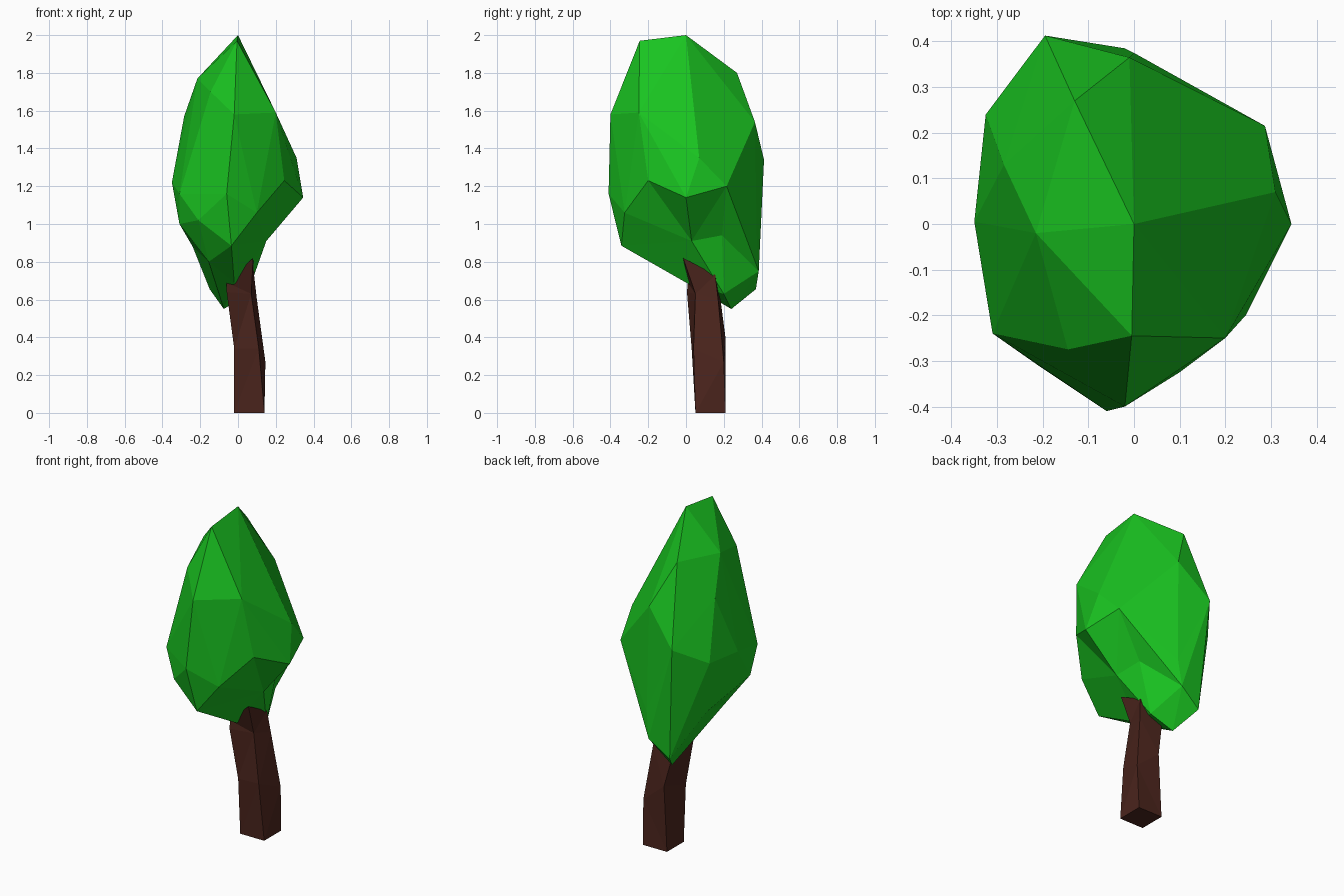
import bpy, bmesh
from mathutils import Vector

if "Cube" in bpy.data.objects:
    bpy.data.objects.remove(bpy.data.objects["Cube"])


def finish(bm, name, color):
    bmesh.ops.recalc_face_normals(bm, faces=bm.faces)
    mesh = bpy.data.meshes.new(name)
    bm.to_mesh(mesh)
    bm.free()
    mat = bpy.data.materials.new(name + "_colour")
    mat.diffuse_color = (*color, 1)
    mat.use_nodes = True
    mat.node_tree.nodes["Principled BSDF"].inputs["Base Color"].default_value = mat.diffuse_color
    mesh.materials.append(mat)
    obj = bpy.data.objects.new(name, mesh)
    bpy.context.collection.objects.link(obj)
    return obj


# Canopy: faceted crown. Hulling points pulled towards a sphere keeps the dents.
crown = [
    (0, 0, 2), (-.005, -.245, 1.97), (-.13, .27, 1.80), (-.215, -.02, 1.77),
    (-.145, -.275, 1.70), (.2, -.25, 1.59), (-.02, -.4, 1.58),
    (-.285, .13, 1.57), (-.01, .365, 1.54),
    (-.195, .413, 1.34), (.31, .07, 1.35), (-.325, .24, 1.23),
    (-.35, .005, 1.22), (.245, -.2, 1.23), (.287, .215, 1.2),
    (-.31, -.24, 1.16), (-.06, -.41, 1.16), (.345, 0, 1.14),
    (.1, -.325, 1.06), (-.21, -.31, 1.02), (-.31, -.17, 1.0),
    (.15, .03, .91), (.12, .19, .94), (0, .375, .91), (-.24, .15, .88),
    (-.035, -.342, .885), (-.155, -.17, .8), (-.02, .385, .75),
    (-.02, 0, .69), (-.15, .37, .655), (.05, .2, .63), (-.075, .24, .55),
]
bm = bmesh.new()
home = {}
centre = Vector((0, .02, 1.2))
for p in crown:
    d = Vector(p) - centre
    d.z *= .5
    v = bm.verts.new(d * d.length ** -.6)
    home[v] = Vector(p)
bmesh.ops.convex_hull(bm, input=bm.verts[:])
for v in bm.verts:
    v.co = home[v]
loose = [v for v in bm.verts if not v.link_faces]
bmesh.ops.delete(bm, geom=loose, context='VERTS')
finish(bm, "canopy", (.01, .55, .015))

# Trunk: leaning four-sided loft with a slanted top
rings = [
    [(-.02, .05, 0), (.14, .05, 0), (.14, .21, 0), (-.02, .21, 0)],
    [(-.02, .03, .34), (.11, .04, .34), (.145, .2, .27), (0, .21, .39)],
    [(-.06, .005, .64), (.07, .05, .63), (.1, .17, .6), (-.05, .18, .62)],
    [(-.06, .01, .69), (.08, -.015, .82), (.085, .155, .73), (-.05, .15, .72)],
]
bm = bmesh.new()
loops = [[bm.verts.new(p) for p in ring] for ring in rings]
for a, b in zip(loops, loops[1:]):
    for i in range(4):
        j = (i + 1) % 4
        bm.faces.new((a[i], a[j], b[j], b[i]))
bm.faces.new(loops[0][::-1])
bm.faces.new(loops[-1])
bmesh.ops.triangulate(bm, faces=bm.faces[:])
finish(bm, "trunk", (.07, .018, .012))
